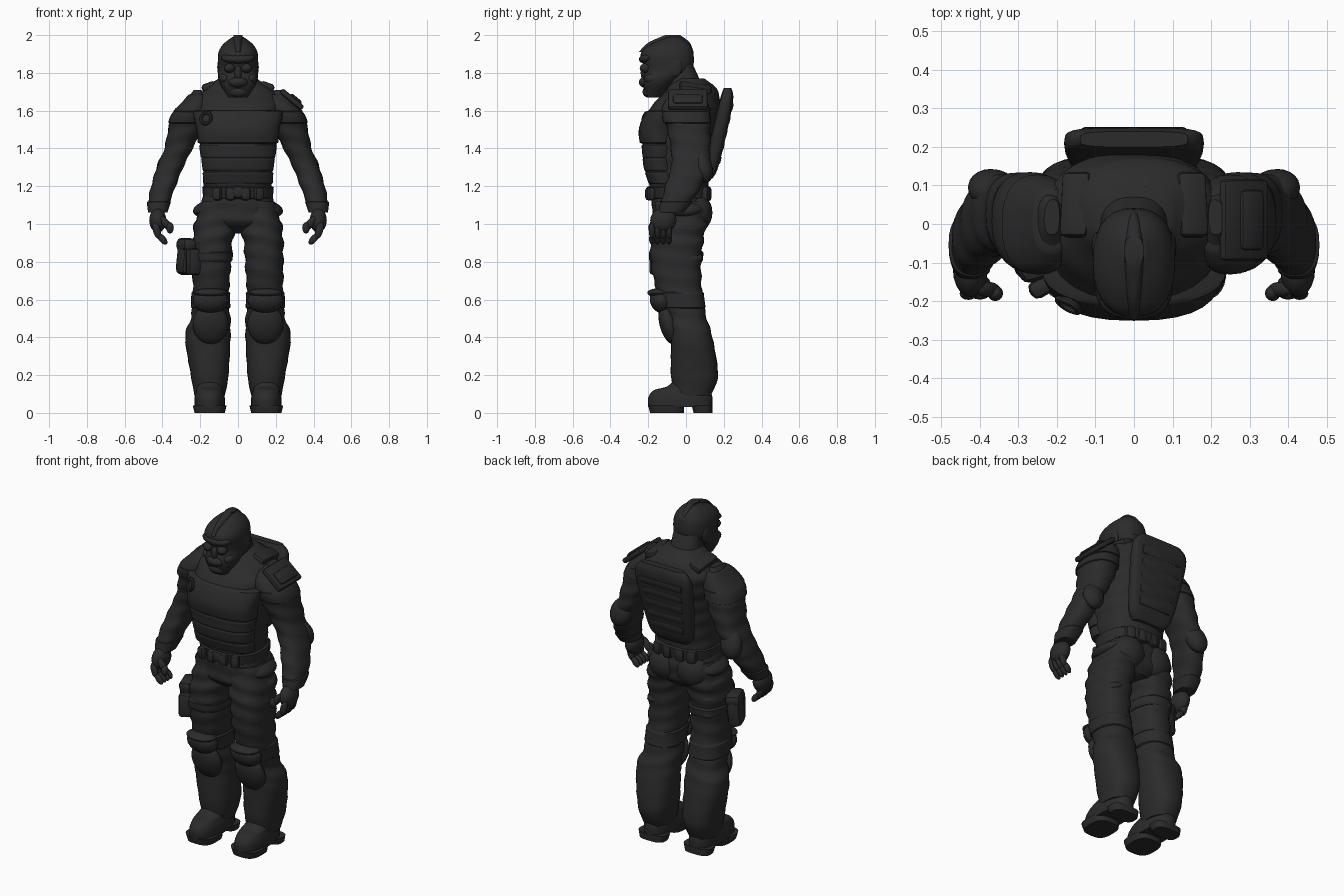
import bpy, bmesh
from math import sin, cos, pi, radians, copysign
from mathutils import Matrix, Vector, Euler

cube = bpy.data.objects.get("Cube")
if cube:
    bpy.data.objects.remove(cube, do_unlink=True)

charcoal = bpy.data.materials.new("charcoal")
charcoal.use_nodes = True
grey = Vector((1, 1, 1)) * 0.024
charcoal.diffuse_color = (*grey, 1)
shader = charcoal.node_tree.nodes["Principled BSDF"]
shader.inputs["Base Color"].default_value = (*grey, 1)
shader.inputs["Roughness"].default_value = 0.9
parts = []


def finish(name, bm):
    bmesh.ops.recalc_face_normals(bm, faces=bm.faces)
    mesh = bpy.data.meshes.new(name)
    bm.to_mesh(mesh)
    bm.free()
    mesh.materials.append(charcoal)
    obj = bpy.data.objects.new(name, mesh)
    bpy.context.collection.objects.link(obj)
    parts.append(obj)


def smooth(rings, steps):
    """Fill in rings along a spline through the given ones."""
    path = []
    padded = [rings[0], *rings, rings[-1]]
    for before, start, end, after in zip(padded, rings, rings[1:], padded[3:]):
        for k in range(steps):
            t = k / steps
            path.append([q + t / 2 * (r - p + t * (2 * p - 5 * q + 4 * r - s + t * (3 * (q - r) + s - p)))
                         for p, q, r, s in zip(before, start, end, after)])
    return path + [rings[-1]]


def loft(name, rings, side=1, power=2.4, crease=0, steps=6, segments=28):
    """Skin over rings of (height, x range, y range); crease adds cloth folds, deeper higher up."""
    bm = bmesh.new()
    loops = []
    for z, x_low, x_high, y_low, y_high in smooth(rings, steps):
        loop = []
        for k in range(segments):
            angle = 2 * pi * k / segments
            fold = crease * z * sin(70 * z + 2 * sin(angle + 1))
            across, along = [copysign(abs(part) ** (2 / power), part) for part in (cos(angle), sin(angle))]
            x = (x_low + x_high) / 2 + ((x_high - x_low) / 2 + fold) * across
            y = (y_low + y_high) / 2 + ((y_high - y_low) / 2 + fold) * along
            loop.append(bm.verts.new((side * x, y, z)))
        loops.append(loop)
    for lower, upper in zip(loops, loops[1:]):
        for k in range(segments):
            bm.faces.new((lower[k - 1], lower[k], upper[k], upper[k - 1]))
    bm.faces.new(loops[0])
    bm.faces.new(loops[-1])
    finish(name, bm)


def band(name, rings, low, high, grow, side=1, front_only=False):
    """A worn layer that follows part of a lofted body."""
    chosen = [ring for ring in smooth(rings, 16) if low <= ring[0] <= high]
    layer = []
    for ring in chosen:
        z, x_low, x_high, y_low, y_high = ring
        edge = ring is chosen[0] or ring is chosen[-1]
        g = 0 if edge else grow
        back = (y_low + y_high) / 2 if front_only else y_high + g
        layer.append((z, x_low - g, x_high + g, y_low - g, back))
    loft(name, layer, side, steps=1)


def even(rings):
    """Rings symmetric about the middle plane, given by half width."""
    return [(z, -width, width, front, back) for z, width, front, back in rings]


def placed(loc, size, rot):
    turn = Euler([radians(r) for r in rot]).to_matrix().to_4x4()
    return Matrix.Translation(Vector(loc)) @ turn @ Matrix.Diagonal((*size, 1))


def block(name, loc, size, rot=(0, 0, 0)):
    bm = bmesh.new()
    bmesh.ops.create_cube(bm, size=1, matrix=placed(loc, size, rot))
    bmesh.ops.bevel(bm, geom=bm.edges[:], offset=min(size) * 0.4, segments=2, affect='EDGES', profile=0.5)
    finish(name, bm)


def ball(name, loc, size, rot=(0, 0, 0)):
    bm = bmesh.new()
    bmesh.ops.create_uvsphere(bm, u_segments=20, v_segments=12, radius=1, matrix=placed(loc, size, rot))
    finish(name, bm)


# Head, crest and neck
skull = even([(1.67, .05, -.21, -.14), (1.75, .1, -.23, -.06), (1.82, .105, -.22, .03), (1.9, .105, -.24, .04),
              (1.95, .08, -.19, .02), (1.99, .03, -.1, -.03)])
loft("head", skull)
loft("head_crest", [(z + .01, -.025, .025, front - .01, back) for z, _, _, front, back in skull[3:]])
ball("brow", (0, -.2, 1.88), (.09, .05, .03), (15, 0, 0))
loft("neck", even([(1.66, .11, -.1, .13), (1.75, .09, -.1, .08), (1.86, .08, -.08, .03)]))
ball("muzzle", (0, -.21, 1.75), (.055, .04, .03))
ball("chin_guard", (0, -.2, 1.7), (.05, .03, .03))
ball("nose", (0, -.22, 1.8), (.02, .02, .04))

# Torso with its vest, and hips with the belt
trunk = even([(1.1, .17, -.17, .11), (1.2, .18, -.19, .12), (1.3, .185, -.22, .13), (1.4, .2, -.23, .14),
              (1.5, .21, -.24, .16), (1.6, .23, -.2, .18), (1.67, .22, -.14, .18), (1.73, .16, -.09, .15),
              (1.77, .1, -.06, .1)])
loft("torso", trunk, crease=.002)
band("chest_plate", trunk, 1.42, 1.6, .01, front_only=True)
for i in range(3):
    base = 1.21 + .07 * i
    band("abdomen_band", trunk, base, base + .07, .004, front_only=True)
band("belt", trunk, 1.13, 1.2, .01)
block("belt_buckle", (0, -.195, 1.17), (.07, .03, .06))
loft("hips", even([(.95, .06, -.1, .08), (1, .18, -.17, .11), (1.06, .2, -.18, .12), (1.17, .18, -.18, .11)]),
     crease=.003)

# Back pack with ribs
loft("back_pack", even([(1.24, .1, .09, .14), (1.3, .14, .1, .17), (1.5, .17, .14, .22),
                        (1.66, .18, .18, .25), (1.72, .14, .2, .24)]), power=4)
for i in range(5):
    block("pack_rib", (0, .17 + .016 * i, 1.34 + .07 * i), (.22 + .015 * i, .03, .05), (-13, 0, 0))

leg = [(.09, .07, .23, -.06, .13), (.2, .05, .25, -.08, .17), (.4, .04, .28, -.08, .14), (.5, .04, .25, -.1, .11),
       (.6, .05, .24, -.14, .09), (.75, .04, .24, -.18, .08), (.9, .03, .24, -.19, .09), (1, .01, .23, -.18, .11),
       (1.12, .02, .2, -.16, .11)]
arm = [(1.06, .38, .47, -.14, -.02), (1.12, .36, .475, -.13, .03), (1.2, .33, .46, -.11, .08),
       (1.3, .29, .43, -.08, .12), (1.4, .24, .39, -.08, .13), (1.5, .19, .37, -.1, .13),
       (1.58, .17, .345, -.12, .12), (1.65, .17, .28, -.1, .1), (1.71, .19, .23, -.03, .06)]

for side, word in ((1, "left"), (-1, "right")):
    # Face and shoulder strap
    ball(word + "_goggle", (side * .045, -.215, 1.825), (.03, .03, .025))
    ball(word + "_cheek", (side * .07, -.17, 1.77), (.03, .05, .03))
    ball(word + "_ear_guard", (side * .095, -.06, 1.83), (.015, .04, .05))
    block(word + "_shoulder_strap", (side * .15, .05, 1.72), (.08, .17, .04), (-8, side * 20, 0))

    # Belt pouches, seat and thigh folds
    for x, front, back in ((.04, -.195, .11), (.11, -.185, .1)):
        block(word + "_front_pouch", (side * x, front, 1.16), (.05, .04, .07), (0, 0, side * x * 200))
        block(word + "_rear_pouch", (side * x, back, 1.16), (.06, .05, .08), (0, 0, -side * x * 150))
    ball(word + "_buttock", (side * .09, .06, 1.06), (.1, .08, .1))
    for z in (.82, .91, 1, 1.08):
        ball(word + "_trouser_fold", (side * .17, -.02, z), (.07, .11, .04), (0, side * 15, 0))

    # Leg and armour
    loft(word + "_leg", leg, side, crease=.006)
    band(word + "_knee_strap", leg, .55, .65, .008, side)
    ball(word + "_knee_pad", (side * .145, -.13, .595), (.095, .06, .07), (25, 0, 0))
    ball(word + "_knee_rim", (side * .145, -.14, .635), (.09, .065, .025))
    ball(word + "_shin_pad", (side * .145, -.09, .47), (.095, .05, .11), (15, 0, 0))

    # Boot with separate ball and heel of the sole
    for part, front, back in (("toe", -.2, -.01), ("heel", .03, .14)):
        loft(word + "_sole_" + part, [(0, .07, .23, front + .01, back), (.04, .06, .24, front, back)], side, power=3)
    loft(word + "_boot", [(.03, .07, .23, -.2, .14), (.08, .07, .23, -.2, .14), (.12, .08, .22, -.17, .13),
                          (.14, .08, .22, -.1, .13), (.18, .09, .21, -.06, .12)], side)

    # Arm
    loft(word + "_arm", arm, side, crease=.002)
    band(word + "_sleeve", arm, 1.53, 1.6, .008, side)
    band(word + "_shoulder_sleeve", arm, 1.59, 1.69, .012, side)
    ball(word + "_elbow_pad", (side * .365, .09, 1.3), (.065, .05, .085), (15, -side * 15, 0))
    band(word + "_glove_cuff", arm, 1.06, 1.12, .006, side)

    # Hand
    ball(word + "_palm", (side * .425, -.12, 1.02), (.045, .07, .065), (15, 0, 0))
    for i in range(4):
        y = -.18 + .03 * i
        ball(word + "_knuckle", (side * .43, y, .965), (.02, .017, .045), (0, side * 15, 0))
        ball(word + "_fingertip", (side * .4, y, .92), (.018, .016, .035), (0, side * 40, 0))
    ball(word + "_thumb", (side * .38, -.17, 1), (.02, .02, .05), (0, side * 35, 0))
    ball(word + "_thumb_tip", (side * .36, -.18, .98), (.02, .02, .03))

# Armoured left shoulder
block("left_shoulder_plate", (.285, .01, 1.66), (.15, .21, .03), (0, 40, 0))
block("left_shoulder_rim", (.3, .01, 1.655), (.08, .16, .04), (0, 40, 0))

# Chest ring on the right
bpy.ops.mesh.primitive_torus_add(location=(-.17, -.21, 1.56), rotation=(radians(75), 0, radians(-30)),
                                 major_radius=.03, minor_radius=.01, major_segments=20, minor_segments=8)
ring = bpy.context.object
ring.name = "chest_ring"
ring.data.materials.append(charcoal)
parts.append(ring)

# Thigh holster on the right
block("holster", (-.275, -.08, .82), (.08, .13, .18), (0, 6, 20))
block("holster_flap", (-.27, -.08, .89), (.09, .14, .07), (0, 6, 20))
block("holster_magazine", (-.235, -.16, .8), (.08, .05, .14), (0, 0, 30))
band("holster_strap", leg, .79, .86, .008, side=-1)

# Smooth shading with crisp edges
bpy.ops.object.select_all(action='DESELECT')
for obj in parts:
    obj.select_set(True)
bpy.context.view_layer.objects.active = parts[0]
bpy.ops.object.shade_smooth_by_angle(angle=radians(40))
